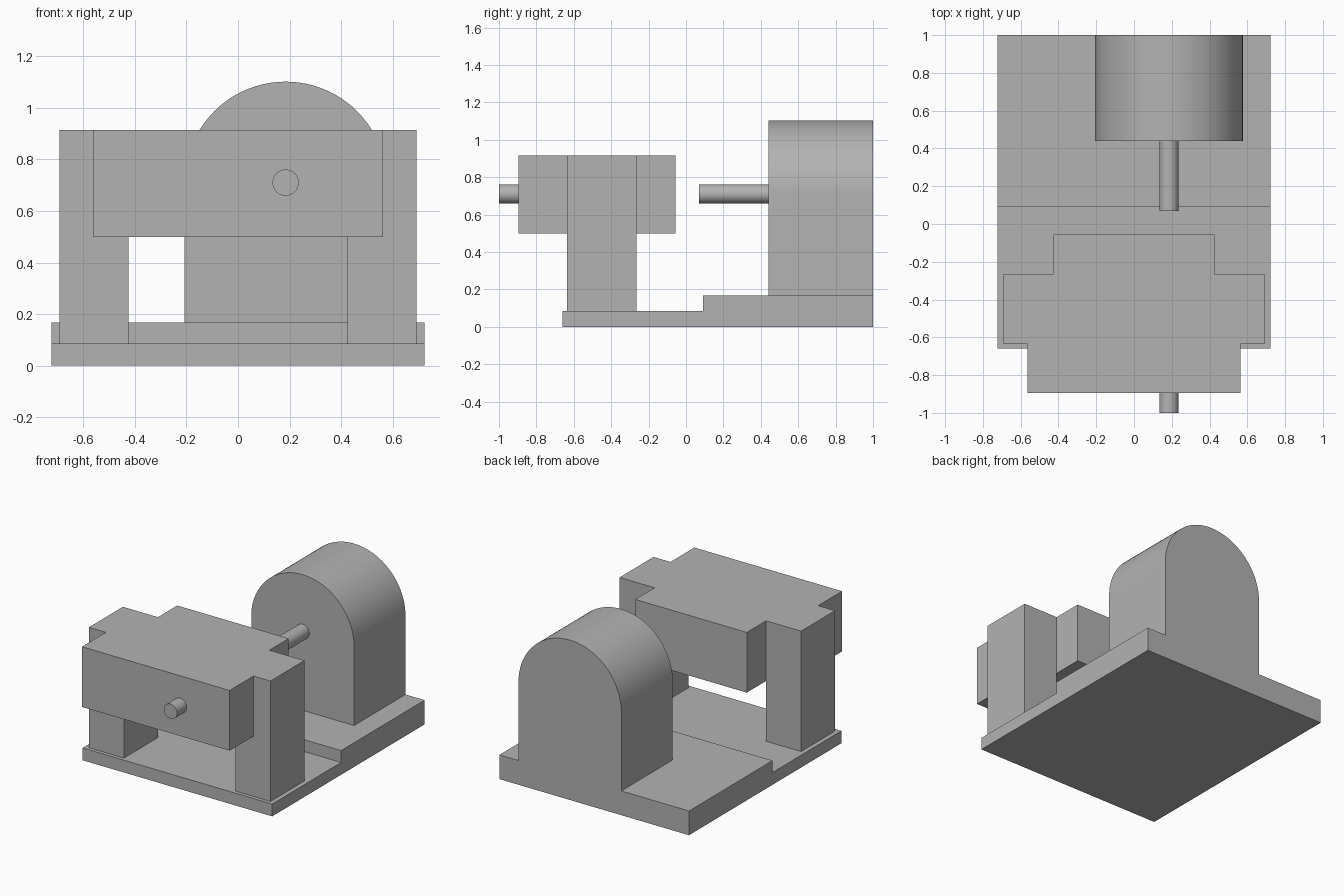
import bpy, bmesh, math
from mathutils import Vector

cube = bpy.data.objects.get("Cube")
if cube:
    bpy.data.objects.remove(cube, do_unlink=True)

grey = bpy.data.materials.new("plain_grey")
grey.use_nodes = True
colour = (0.45, 0.45, 0.45, 1)
grey.diffuse_color = colour
grey.node_tree.nodes["Principled BSDF"].inputs["Base Color"].default_value = colour


def prism(name, outline, axis, start, end, smooth=False):
    """Extrude a 2D outline along x, y or z from start to end."""
    place = {"x": lambda a, b: (start, a, b),
             "y": lambda a, b: (a, start, b),
             "z": lambda a, b: (a, b, start)}[axis]
    bm = bmesh.new()
    face = bm.faces.new([bm.verts.new(place(a, b)) for a, b in outline])
    result = bmesh.ops.extrude_face_region(bm, geom=[face])
    offset = Vector((axis == "x", axis == "y", axis == "z")) * (end - start)
    moved = [g for g in result["geom"] if isinstance(g, bmesh.types.BMVert)]
    bmesh.ops.translate(bm, verts=moved, vec=offset)
    bmesh.ops.recalc_face_normals(bm, faces=bm.faces)
    mesh = bpy.data.meshes.new(name)
    bm.to_mesh(mesh)
    bm.free()
    mesh.materials.append(grey)
    obj = bpy.data.objects.new(name, mesh)
    bpy.context.collection.objects.link(obj)
    if smooth:
        activate(obj)
        bpy.ops.object.shade_smooth_by_angle(angle=math.radians(30))
    return obj


def activate(obj):
    bpy.ops.object.select_all(action="DESELECT")
    obj.select_set(True)
    bpy.context.view_layer.objects.active = obj


def arc(cx, cz, radius, sweep, steps):
    """Points on an arc starting at +x and turning upward."""
    return [(cx + radius * math.cos(sweep * i / steps),
             cz + radius * math.sin(sweep * i / steps)) for i in range(steps + 1)]


def mirrored(half):
    """Close a half outline by mirroring it across x = 0."""
    return half + [(-a, b) for a, b in reversed(half)]


AXLE_X, AXLE_Z = 0.185, 0.71
STEP_Z, FLOOR_Z = 0.167, 0.085
BEAM_Z, TOP_Z = 0.5, 0.915

# Stepped base plate
prism("base_plate", [(-0.66, 0), (1, 0), (1, STEP_Z), (0.09, STEP_Z),
                     (0.09, FLOOR_Z), (-0.66, FLOOR_Z)], "x", -0.723, 0.723)

# Rear housing with a rounded top
housing = arc(AXLE_X, AXLE_Z, 0.392, math.pi, 48)
housing += [(housing[-1][0], STEP_Z), (housing[0][0], STEP_Z)]
prism("rear_housing", housing, "y", 0.44, 1, smooth=True)

# Shaft stubs in front of the housing and the head block
for name, start, end in (("rear_shaft", 0.07, 0.44), ("front_shaft", -1, -0.895)):
    circle = arc(AXLE_X, AXLE_Z, 0.051, math.tau, 32)[:-1]
    prism(name, circle, "y", start, end, smooth=True)

# Two-legged stand, joined with the stepped head block
stand = prism("stand_and_head", mirrored([(0.425, BEAM_Z), (0.425, FLOOR_Z),
                                          (0.692, FLOOR_Z), (0.692, TOP_Z)]),
              "y", -0.635, -0.265)
head = prism("head_block", mirrored([(0.563, -0.895), (0.563, -0.635),
                                     (0.425, -0.635), (0.425, -0.055)]),
             "z", BEAM_Z, TOP_Z)
union = stand.modifiers.new("join_head", "BOOLEAN")
union.operation = "UNION"
union.solver = "EXACT"
union.object = head
activate(stand)
bpy.ops.object.modifier_apply(modifier=union.name)
bpy.data.objects.remove(head, do_unlink=True)
